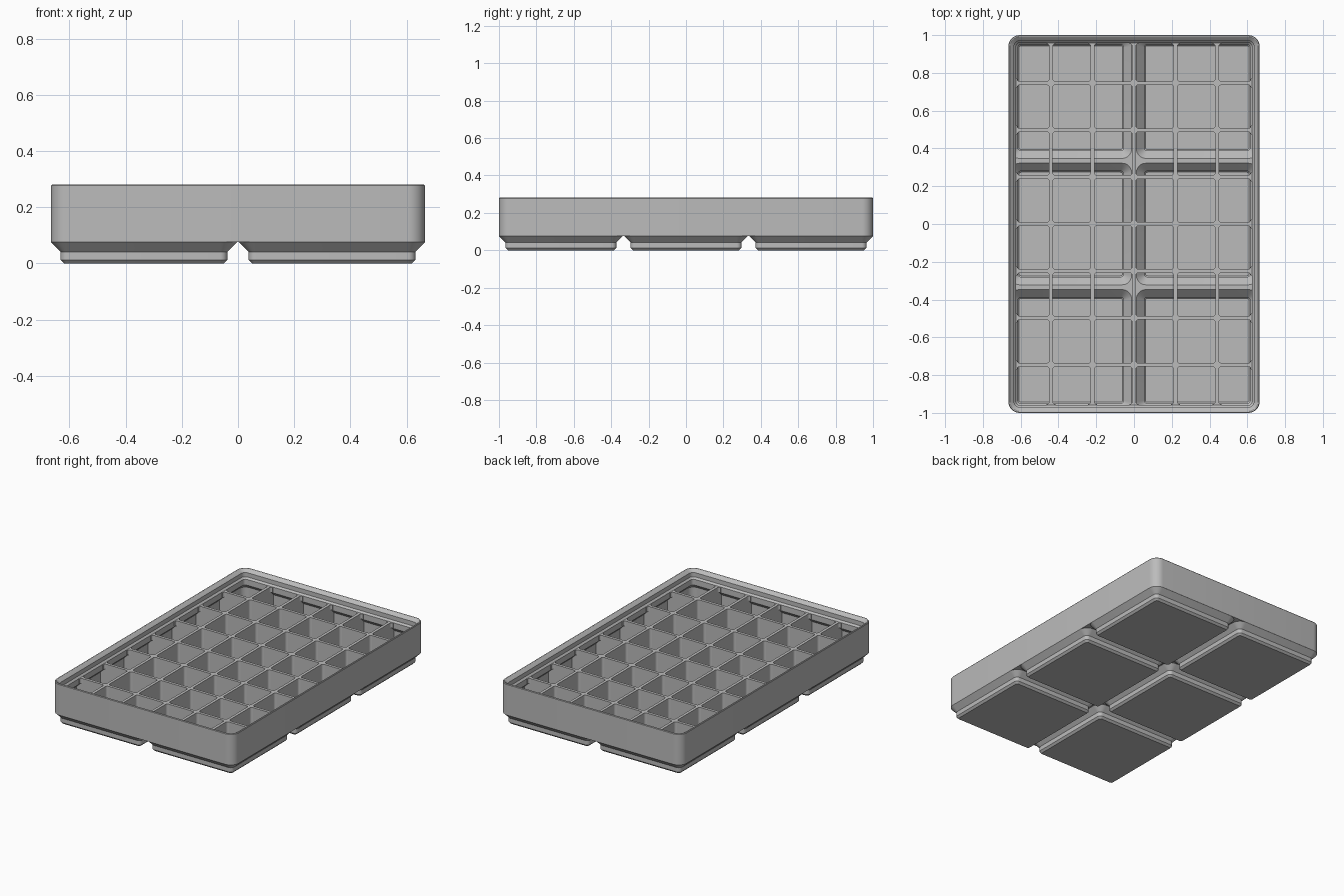
import bpy, bmesh
from math import cos, sin, pi
from mathutils import Vector

cube = bpy.data.objects.get("Cube")
if cube:
    bpy.data.objects.remove(cube, do_unlink=True)

# Material
grey = bpy.data.materials.new("light grey plastic")
grey.use_nodes = True
GREY = (0.5, 0.5, 0.5, 1)
grey.diffuse_color = GREY
grey.node_tree.nodes["Principled BSDF"].inputs["Base Color"].default_value = GREY

# Main dimensions
PITCH = 0.669            # spacing of the feet
HX, HY = 0.665, 1.0      # outer half size
WALL = 0.015
SEAM = 0.0757            # where feet meet the body
LEDGE = 0.0905           # crown between foot wells
RIM = 0.223              # divider tops
HALF = 0.0095            # half divider thickness
FOOT_X = [-PITCH / 2, PITCH / 2]
FOOT_Y = [-PITCH, 0, PITCH]


def finish(name, bm, location=(0, 0, 0)):
    bmesh.ops.recalc_face_normals(bm, faces=bm.faces)
    mesh = bpy.data.meshes.new(name)
    bm.to_mesh(mesh)
    bm.free()
    mesh.materials.append(grey)
    ob = bpy.data.objects.new(name, mesh)
    ob.location = location
    bpy.context.collection.objects.link(ob)
    bpy.ops.object.select_all(action="DESELECT")
    ob.select_set(True)
    bpy.context.view_layer.objects.active = ob
    bpy.ops.object.shade_smooth_by_angle(angle=pi / 6)
    return ob


def rounded_ring(bm, hx, hy, r, z, steps=8):
    ring = []
    for q, (sx, sy) in enumerate([(1, 1), (-1, 1), (-1, -1), (1, -1)]):
        for i in range(steps + 1):
            a = (q + i / steps) * pi / 2
            ring.append(bm.verts.new((sx * (hx - r) + r * cos(a),
                                      sy * (hy - r) + r * sin(a), z)))
    return ring


def loft(name, sections, closed, location=(0, 0, 0)):
    """Skin rounded rectangles (hx, hy, r, z); closed joins last to first."""
    bm = bmesh.new()
    rings = [rounded_ring(bm, *s) for s in sections]
    pairs = list(zip(rings, rings[1:]))
    if closed:
        pairs.append((rings[-1], rings[0]))
    else:
        bm.faces.new(rings[0])
        bm.faces.new(rings[-1])
    for a, b in pairs:
        for i in range(len(a)):
            j = (i + 1) % len(a)
            bm.faces.new((a[i], a[j], b[j], b[i]))
    return finish(name, bm, location)


def prism(bm, points, offset):
    """Extrude a flat outline along an offset."""
    face = bm.faces.new([bm.verts.new(p) for p in points])
    new = bmesh.ops.extrude_face_region(bm, geom=[face], use_keep_orig=True)["geom"]
    bmesh.ops.translate(bm, verts=[v for v in new if isinstance(v, bmesh.types.BMVert)],
                        vec=Vector(offset))


def fillet_post(bm, cx, cy, z0, z1, w, r, steps=5):
    """Post with four hollow corners that rounds off a crossing."""
    pts = []
    for q in range(4):
        for i in range(steps + 1):
            a = -pi / 2 - i / steps * pi / 2
            x, y = w + r + r * cos(a), w + r + r * sin(a)
            c, s = round(cos(q * pi / 2)), round(sin(q * pi / 2))
            px, py = cx + c * x - s * y, cy + s * x + c * y
            px = max(-HX + 0.004, min(HX - 0.004, px))
            py = max(-HY + 0.004, min(HY - 0.004, py))
            if not pts or (Vector((px, py, z0)) - Vector(pts[-1])).length > 1e-5:
                pts.append((px, py, z0))
    prism(bm, pts, (0, 0, z1 - z0))


# Body wall with stacking lip: (inset, height) around the wall section
wall = [(0, SEAM), (0, 0.277), (0.003, 0.281), (0.008, 0.281), (0.0125, 0.278),
        (0.030, 0.262), (0.030, 0.234), (0.041, RIM), (0.041, 0.185),
        (WALL, 0.159), (WALL, SEAM)]
loft("body_wall", [(HX - d, HY - d, 0.06 - d, z) for d, z in wall], True)

# Hollow feet: (half size, corner radius, height) from underside to well floor
foot = [(0.2837, 0.0127, 0), (0.2964, 0.0255, 0.0127), (0.2964, 0.0255, 0.0414),
        (0.3307, 0.06, SEAM), (0.326, 0.055, SEAM), (0.326, 0.055, LEDGE),
        (0.3225, 0.05, LEDGE), (0.28, 0.015, 0.048), (0.28, 0.015, 0.022),
        (0.274, 0.01, 0.016)]
for row, y in zip(("front", "middle", "back"), FOOT_Y):
    for side, x in zip(("right", "left"), FOOT_X):
        loft(f"{row}_{side}_foot", [(h, h, r, z) for h, r, z in foot], False, (x, y, 0))

# Ledges joining the feet
bm = bmesh.new()
W = 0.0125
T = (0, 0, LEDGE - SEAM)
ex, ey = HX - 0.004, HY - 0.004
prism(bm, [(-W, -ey, SEAM), (W, -ey, SEAM), (W, ey, SEAM), (-W, ey, SEAM)], T)
for y in (-PITCH / 2, PITCH / 2):
    prism(bm, [(-ex, y - W, SEAM), (ex, y - W, SEAM), (ex, y + W, SEAM), (-ex, y + W, SEAM)], T)
    for x in (-PITCH, 0, PITCH):
        fillet_post(bm, x, y, SEAM, LEDGE, W, 0.05)
for y in (-1.5 * PITCH, 1.5 * PITCH):
    fillet_post(bm, 0, y, SEAM, LEDGE, W, 0.05)
finish("foot_ledges", bm)


# Dividers, notched underneath to drop into the foot wells
def divider_outline(centres, reach):
    pts = [(reach, RIM), (-reach, RIM), (-reach, 0.086)]
    for c in centres:
        pts += [(c - 0.322, 0.086), (c - 0.288, 0.045), (c - 0.288, 0.008),
                (c + 0.288, 0.008), (c + 0.288, 0.045), (c + 0.322, 0.086)]
    return pts + [(reach, 0.086)]


def divider_spots(half, count):
    step = 2 * (half - WALL + HALF) / count
    return [(i - count / 2) * step for i in range(1, count)]


xs, ys = divider_spots(HX, 6), divider_spots(HY, 8)
bm = bmesh.new()
for x in xs:
    centres = FOOT_Y if abs(x) > 0.01 else []
    prism(bm, [(x - HALF, u, z) for u, z in divider_outline(centres, HY - 0.01)],
          (2 * HALF, 0, 0))
finish("long_dividers", bm)
bm = bmesh.new()
for y in ys:
    prism(bm, [(u, y - HALF, z) for u, z in divider_outline(FOOT_X, HX - 0.01)],
          (0, 2 * HALF, 0))
finish("cross_dividers", bm)

# Rounded corners where dividers cross and where they meet the lip
bm = bmesh.new()
for x in xs:
    for y in ys:
        fillet_post(bm, x, y, 0.01 if abs(x) > 0.01 else 0.085, RIM, HALF, 0.014)
    for s in (-1, 1):
        fillet_post(bm, x, s * (HY - 0.037), 0.19, RIM, HALF, 0.014)
for y in ys:
    for s in (-1, 1):
        fillet_post(bm, s * (HX - 0.037), y, 0.19, RIM, HALF, 0.014)
finish("divider_corner_fillets", bm)
